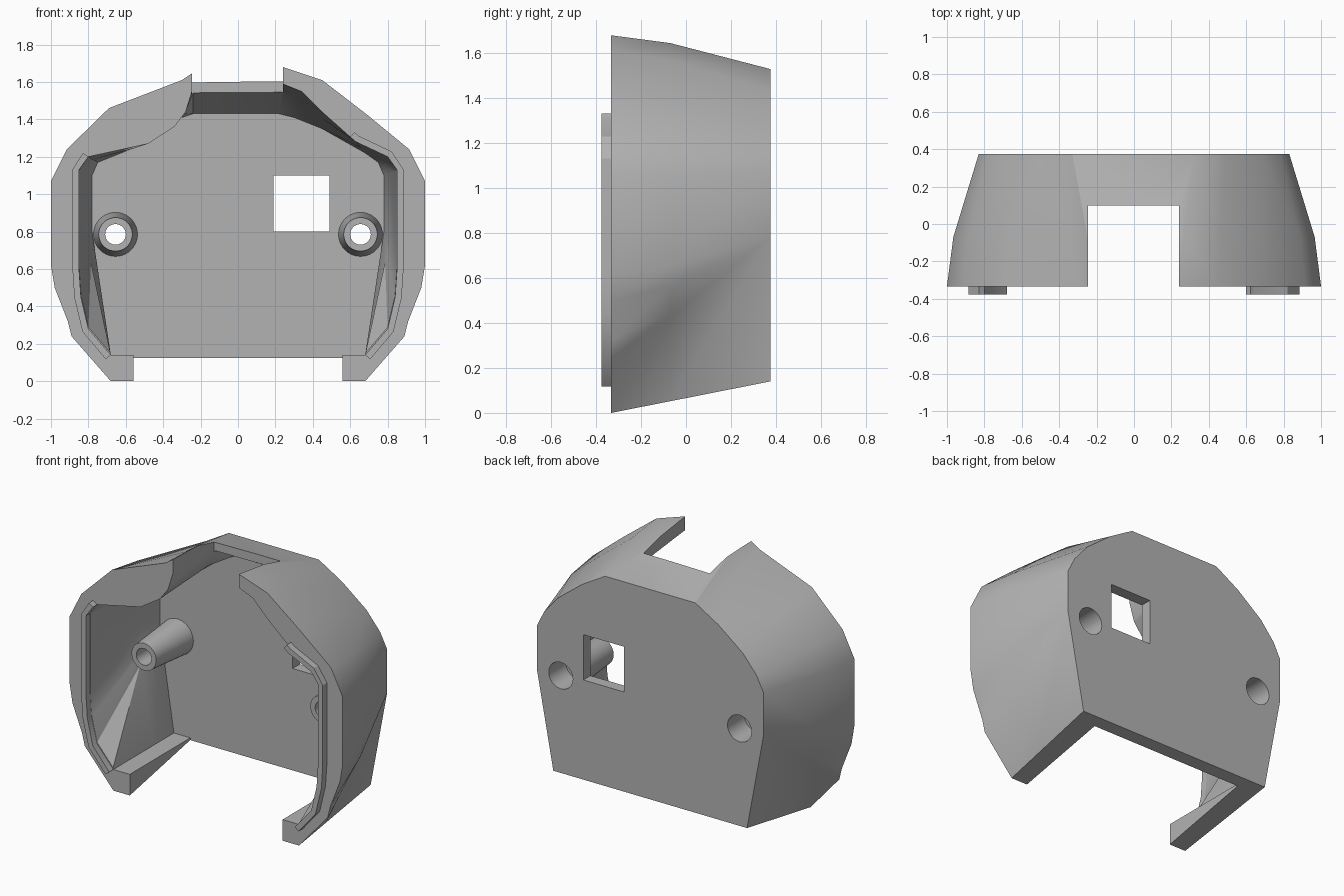
import bpy, bmesh, math
from mathutils import Vector

if "Cube" in bpy.data.objects:
    bpy.data.objects.remove(bpy.data.objects["Cube"], do_unlink=True)

FRONT, BACK, PLATE = -0.333, 0.375, 0.30

grey = bpy.data.materials.new("plain grey")
grey.use_nodes = True
grey.diffuse_color = (0.45, 0.45, 0.45, 1)
grey.node_tree.nodes["Principled BSDF"].inputs["Base Color"].default_value = (0.45, 0.45, 0.45, 1)


def finish(bm, name):
    bmesh.ops.remove_doubles(bm, verts=bm.verts, dist=1e-4)
    bmesh.ops.dissolve_degenerate(bm, edges=bm.edges, dist=1e-4)
    bmesh.ops.recalc_face_normals(bm, faces=bm.faces)
    mesh = bpy.data.meshes.new(name)
    bm.to_mesh(mesh)
    bm.free()
    ob = bpy.data.objects.new(name, mesh)
    bpy.context.collection.objects.link(ob)
    mesh.materials.append(grey)
    return ob


def face(bm, verts):
    if len({tuple(round(c, 5) for c in v.co) for v in verts}) == len(verts):
        bm.faces.new(verts)


def loft(name, right, left, ys):
    """Loft rows of (front x, front z, back x, back z, blend) through three depths."""
    rows = right + [(-a, b, -c, d, t) for a, b, c, d, t in reversed(left)]
    bm = bmesh.new()
    rings = []
    for k, y in enumerate(ys):
        ring = []
        for a, b, c, d, t in rows:
            f = (0, t, 1)[k]
            ring.append(bm.verts.new((a + (c - a) * f, y, b + (d - b) * f)))
        rings.append(ring)
    n = len(rows)
    for p, q in zip(rings, rings[1:]):
        for i in range(n):
            j = (i + 1) % n
            if i < len(right):
                face(bm, (p[i], p[j], q[j]))
                face(bm, (p[i], q[j], q[i]))
            else:
                face(bm, (p[i], p[j], q[i]))
                face(bm, (p[j], q[j], q[i]))
    bmesh.ops.remove_doubles(bm, verts=bm.verts, dist=1e-4)
    bmesh.ops.holes_fill(bm, edges=[e for e in bm.edges if e.is_boundary], sides=0)
    return finish(bm, name)


def box(name, x0, x1, y0, y1, z0, z1):
    bm = bmesh.new()
    bmesh.ops.create_cube(bm, size=1)
    for v in bm.verts:
        v.co = ((x0, x1)[v.co.x > 0], (y0, y1)[v.co.y > 0], (z0, z1)[v.co.z > 0])
    return finish(bm, name)


def tube(name, x, z, y0, y1, r0, r1):
    """Solid cylinder or cone along y."""
    bm = bmesh.new()
    rings = []
    for y, r in ((y0, r0), (y1, r1)):
        rings.append([bm.verts.new((x + r * math.cos(a), y, z + r * math.sin(a)))
                      for a in (math.tau * i / 40 for i in range(40))])
    for i in range(40):
        bm.faces.new((rings[0][i], rings[0][i - 1], rings[1][i - 1], rings[1][i]))
    for ring in rings:
        bm.faces.new(ring)
    return finish(bm, name)


def boolean(target, tool, operation="DIFFERENCE"):
    mod = target.modifiers.new(tool.name, "BOOLEAN")
    mod.operation, mod.solver, mod.object = operation, "EXACT", tool
    bpy.context.view_layer.objects.active = target
    bpy.ops.object.modifier_apply(modifier=mod.name)
    bpy.data.objects.remove(tool, do_unlink=True)


def smooth(ob, degrees=30):
    bpy.ops.object.select_all(action="DESELECT")
    ob.select_set(True)
    bpy.context.view_layer.objects.active = ob
    bpy.ops.object.shade_smooth_by_angle(angle=math.radians(degrees))


# Outer shell: faceted front outline tapering to a smaller back outline
sides = [(.68, 0, .71, .14, .371), (.89, .24, .83, .78, .33), (.91, .32, .83, .78, .28),
         (.98, .5, .83, .78, .22), (1, .62, .83, .78, .2), (1, 1.07, .83, 1.07, .2),
         (.915, 1.24, .78, 1.17, .2)]
crown_left = [(.69, 1.425, .68, 1.29, .23), (.45, 1.61, .5, 1.43, .23), (.24, 1.68, .33, 1.53, .23)]
crown_right = [(.69, 1.46, .68, 1.29, .23), (.3, 1.61, .5, 1.43, .23), (.24, 1.65, .33, 1.53, .1)]
shell = loft("shell", sides + crown_left, sides + crown_right, (FRONT, -.07, BACK))

# Hollow inside
wall = [(.68, .14, .68, .14, .6875), (.8, .28, .78, .8, .6875), (.84, .45, .78, .8, .6875),
        (.85, .6, .78, .8, .6), (.85, 1.13, .78, 1.1, .5), (.8, 1.2, .75, 1.17, .5)]
roof_left = [(.63, 1.28, .68, 1.22, .5), (.45, 1.44, .45, 1.35, .4), (.34, 1.55, .3, 1.41, .3),
             (.24, 1.59, .22, 1.43, .28)]
roof_right = [(.48, 1.27, .6, 1.23, .5), (.34, 1.36, .45, 1.32, .5), (.28, 1.44, .3, 1.41, .3),
              (.24, 1.57, .24, 1.43, .2)]
boolean(shell, loft("cavity", wall + roof_left, wall + roof_right, (FRONT - .01, .1, PLATE)))

# Open underside, top notch and back window
boolean(shell, box("underside_slot", -.56, .56, -1, PLATE, -.5, .3))
boolean(shell, box("top_notch", -.245, .24, -1, .1, 1.3, 2))
boolean(shell, box("back_window", .19, .49, .2, .5, .8, 1.1))

# Screw posts with stepped through holes
for x in (-.655, .655):
    boolean(shell, tube("screw_post", x, .785, -.05, PLATE + .03, .09, .12), "UNION")
    boolean(shell, tube("screw_hole", x, .785, -.5, .6, .055, .055))
    boolean(shell, tube("screw_recess", x, .785, .2, .6, .088, .088))
smooth(shell)


# Thin raised lips along the inner front edges
def lip(name, path, side):
    pts = [Vector(p) for p in path]
    bm = bmesh.new()
    rows = []
    for i, p in enumerate(pts):
        d = (pts[min(i + 1, len(pts) - 1)] - pts[max(i - 1, 0)]).normalized()
        o = p + Vector((d.y, -d.x)) * .035
        rows.append([bm.verts.new((side * q.x, y, q.y))
                     for q, y in ((p, -.377), (o, -.377), (o, -.325), (p, -.325))])
    for a, b in zip(rows, rows[1:]):
        for k in range(4):
            bm.faces.new((a[k], a[k - 1], b[k - 1], b[k]))
    bm.faces.new(rows[0])
    bm.faces.new(rows[-1])
    smooth(finish(bm, name))


edge = [row[:2] for row in wall]
lip("left_lip", edge + [(.63, 1.28), (.6, 1.305)], 1)
lip("right_lip", edge, -1)
